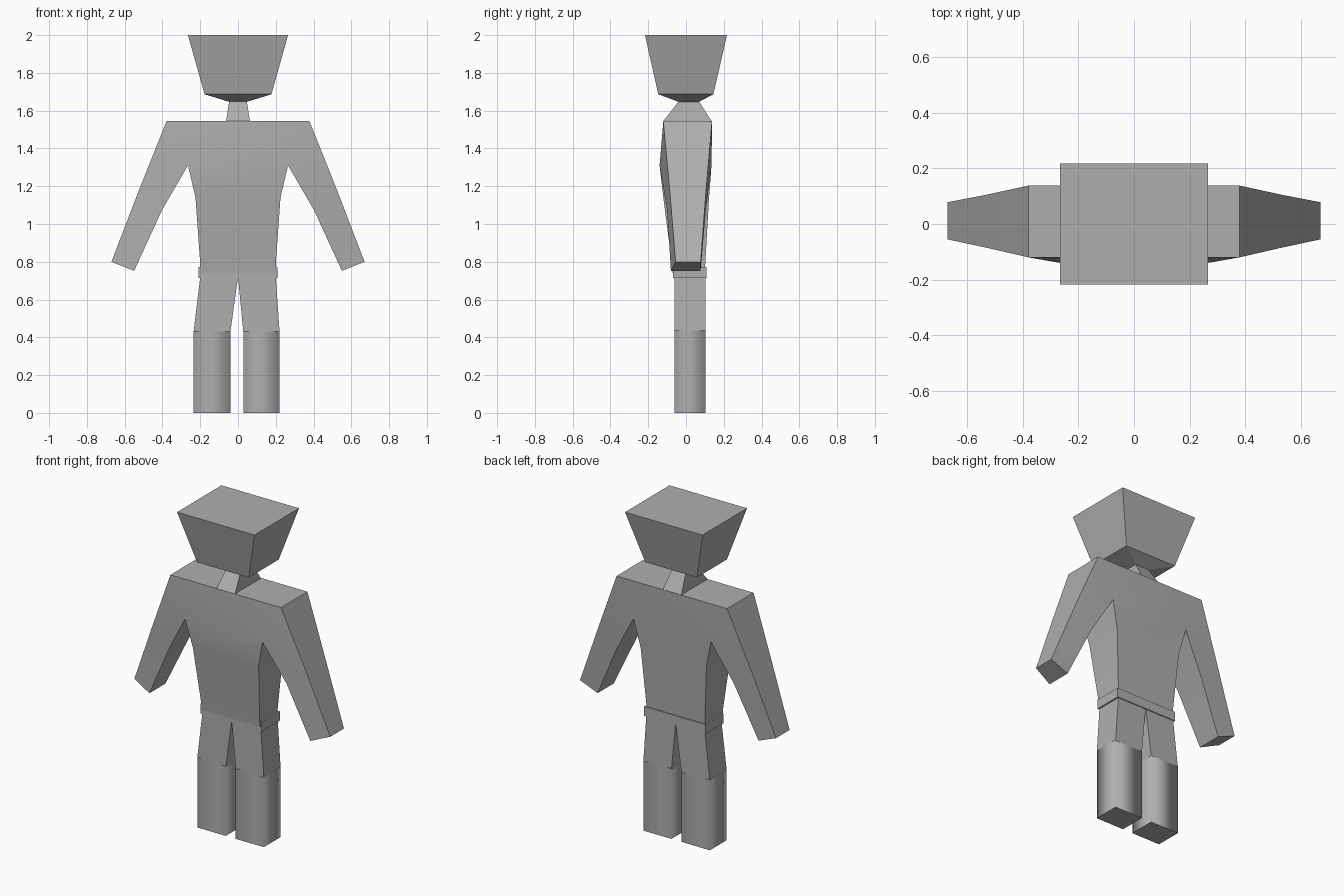
import bpy, bmesh, math

if "Cube" in bpy.data.objects:
    bpy.data.objects.remove(bpy.data.objects["Cube"])

grey = bpy.data.materials.new("plain_grey")
grey.diffuse_color = (0.43, 0.43, 0.43, 1)
grey.use_nodes = True
grey.node_tree.nodes["Principled BSDF"].inputs["Base Color"].default_value = grey.diffuse_color


def rect(x0, x1, y0, y1, z):
    """Horizontal four-cornered section."""
    return [(x0, y0, z), (x1, y0, z), (x1, y1, z), (x0, y1, z)]


def loft(bm, rings, start=True, end=True):
    """Skin a run of four-cornered sections."""
    vs = [[bm.verts.new(p) for p in r] for r in rings]
    for a, b in zip(vs, vs[1:]):
        for i in range(4):
            j = (i + 1) % 4
            bm.faces.new((a[i], a[j], b[j], b[i]))
    if start:
        bm.faces.new(vs[0][::-1])
    if end:
        bm.faces.new(vs[-1])


def finish(bm, name, angle=None):
    bmesh.ops.remove_doubles(bm, verts=bm.verts, dist=0.0005)
    bmesh.ops.recalc_face_normals(bm, faces=bm.faces)
    me = bpy.data.meshes.new(name)
    bm.to_mesh(me)
    bm.free()
    me.materials.append(grey)
    ob = bpy.data.objects.new(name, me)
    bpy.context.collection.objects.link(ob)
    if angle:
        bpy.ops.object.select_all(action='DESELECT')
        ob.select_set(True)
        bpy.context.view_layer.objects.active = ob
        bpy.ops.object.shade_smooth_by_angle(angle=math.radians(angle))
    return ob


def part(name, rings):
    bm = bmesh.new()
    loft(bm, rings)
    return finish(bm, name)


# Head: flared block with a tapered chin
part("head", [rect(-0.047, 0.047, -0.04, 0.07, 1.647),
              rect(-0.177, 0.177, -0.147, 0.145, 1.687),
              rect(-0.265, 0.265, -0.217, 0.217, 2.0)])

# Neck: wedge running the full depth of the shoulders
part("neck", [rect(-0.063, 0.063, -0.12, 0.135, 1.545),
              rect(-0.047, 0.047, -0.04, 0.07, 1.648)])

# Torso, with the shoulder openings left free for the arms
bm = bmesh.new()
loft(bm, [rect(-0.2, 0.2, -0.07, 0.1, 0.74),
          rect(-0.2, 0.2, -0.075, 0.102, 0.79),
          rect(-0.225, 0.225, -0.12, 0.122, 1.14),
          rect(-0.265, 0.265, -0.14, 0.135, 1.31),
          rect(-0.378, 0.378, -0.12, 0.138, 1.545)])
sockets = [f for f in bm.faces if abs(f.calc_center_median().x) > 0.3]
bmesh.ops.delete(bm, geom=sockets, context='FACES_ONLY')

# Arms: (x, z, front y, back y) for the inner and outer edge of each section
ARM = [((0.265, 1.31, -0.14, 0.135), (0.378, 1.545, -0.12, 0.138)),
       ((0.402, 1.074, -0.10, 0.105), (0.53, 1.165, -0.085, 0.105)),
       ((0.55, 0.752, -0.08, 0.077), (0.67, 0.80, -0.055, 0.078))]
for s in (-1, 1):
    rings = []
    for (xi, zi, fi, bi), (xo, zo, fo, bo) in ARM:
        rings.append([(s * xi, fi, zi), (s * xo, fo, zo),
                      (s * xo, bo, zo), (s * xi, bi, zi)])
    loft(bm, rings, start=False)
finish(bm, "torso_and_arms", 30)

# Belt
part("belt", [rect(-0.21, 0.21, -0.068, 0.108, 0.714),
              rect(-0.21, 0.21, -0.068, 0.108, 0.772)])

# Legs: tapered thighs above straight boots
for side, hip0, hip1, x0, x1 in (("left", -0.2, 0.0, -0.235, -0.04),
                                 ("right", 0.0, 0.2, 0.028, 0.22)):
    part(side + "_thigh", [rect(x0, x1, -0.062, 0.102, 0.43),
                           rect(hip0, hip1, -0.062, 0.102, 0.72)])
    boot = part(side + "_boot", [rect(x0, x1, -0.062, 0.102, 0.0),
                                 rect(x0, x1, -0.062, 0.102, 0.435)])
    # Rounded shading around the upright sides, crisp sole and rim
    me = boot.data
    for p in me.polygons:
        p.use_smooth = abs(p.normal.z) < 0.5
    for e in me.edges:
        za, zb = (me.vertices[i].co.z for i in e.vertices)
        e.use_edge_sharp = abs(za - zb) < 0.01
